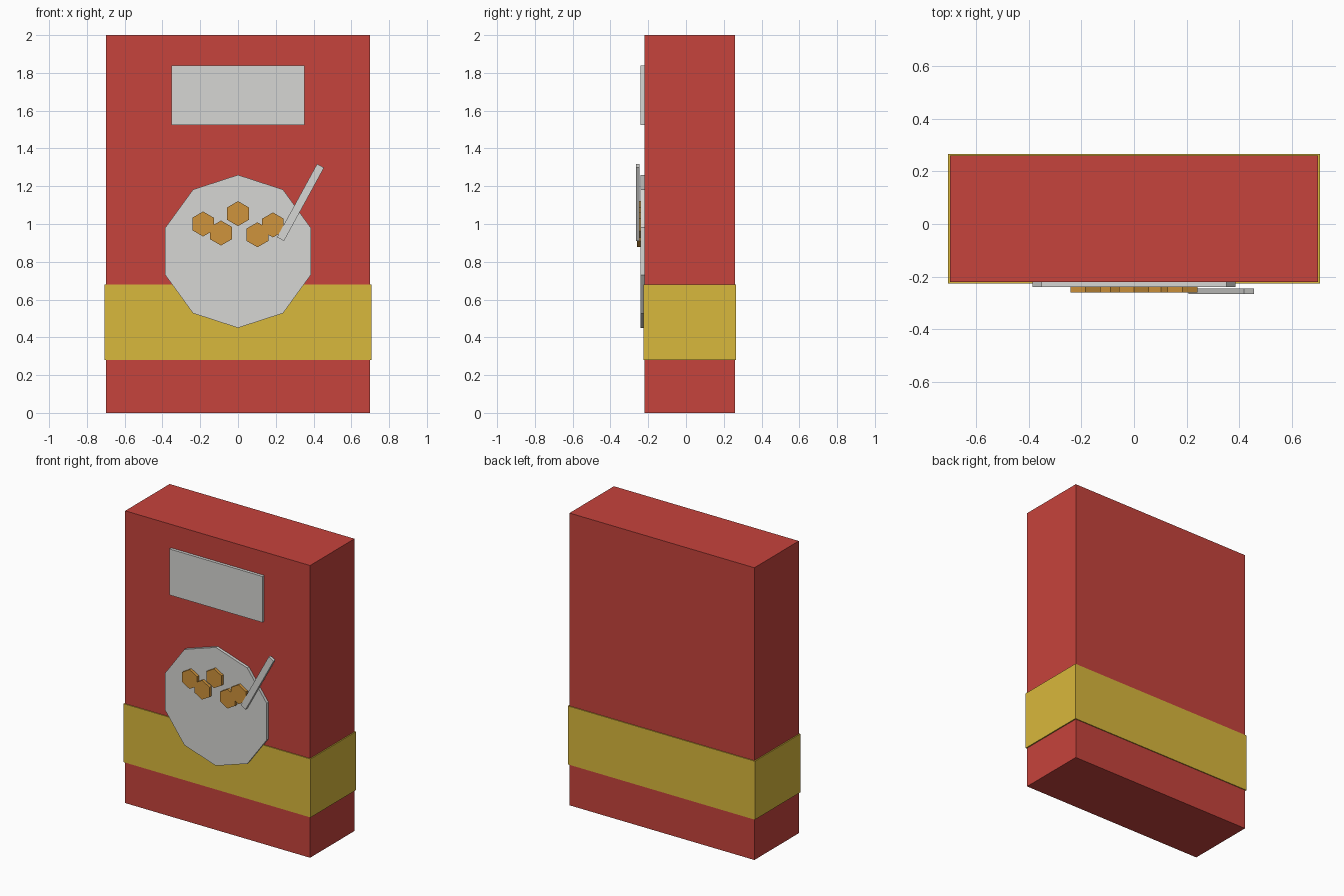
import bpy, math

if "Cube" in bpy.data.objects:
    bpy.data.objects.remove(bpy.data.objects["Cube"])


def material(name, rgb):
    m = bpy.data.materials.new(name)
    lin = [((c / 255 + 0.055) / 1.055) ** 2.4 for c in rgb]
    m.diffuse_color = (*lin, 1)
    m.use_nodes = True
    m.node_tree.nodes["Principled BSDF"].inputs["Base Color"].default_value = m.diffuse_color
    return m


red = material("carton red", (198, 67, 60))
yellow = material("band yellow", (217, 184, 60))
white = material("off white", (214, 214, 211))
tan = material("toasted tan", (207, 147, 60))


def finish(name, mat):
    ob = bpy.context.object
    ob.name = name
    ob.data.materials.append(mat)
    return ob


def box(name, mat, x, y, z, tilt=0):
    """Box from (min, max) ranges, tilted about its centre in the front plane."""
    r = (x, y, z)
    bpy.ops.mesh.primitive_cube_add(size=1, location=[(a + b) / 2 for a, b in r])
    ob = finish(name, mat)
    ob.scale = [b - a for a, b in r]
    ob.rotation_euler = (0, tilt, 0)
    return ob


def disc(name, mat, sides, radius, x, z, y0, y1):
    """Flat polygon prism facing the front, with a corner at the top."""
    bpy.ops.mesh.primitive_cylinder_add(
        vertices=sides, radius=radius, depth=y1 - y0,
        location=(x, (y0 + y1) / 2, z), rotation=(-math.pi / 2, 0, 0))
    return finish(name, mat)


# Carton and wraparound band
box("carton", red, (-0.70, 0.70), (-0.22, 0.26), (0, 2))
box("band", yellow, (-0.708, 0.708), (-0.226, 0.266), (0.28, 0.68))

# Front panel and bowl
box("front_label", white, (-0.352, 0.352), (-0.24, -0.21), (1.525, 1.84))
disc("bowl", white, 10, 0.405, 0, 0.855, -0.24, -0.21)

# Cereal pieces
pieces = [(-0.185, 1.0), (-0.09, 0.952), (0, 1.055), (0.103, 0.943), (0.185, 0.995)]
for i, (x, z) in enumerate(pieces):
    disc(f"cereal_piece_{i + 1}", tan, 6, 0.066, x, z, -0.26, -0.235)

# Spoon handle
box("spoon", white, (0.31, 0.352), (-0.266, -0.246), (0.893, 1.335), 0.5)
